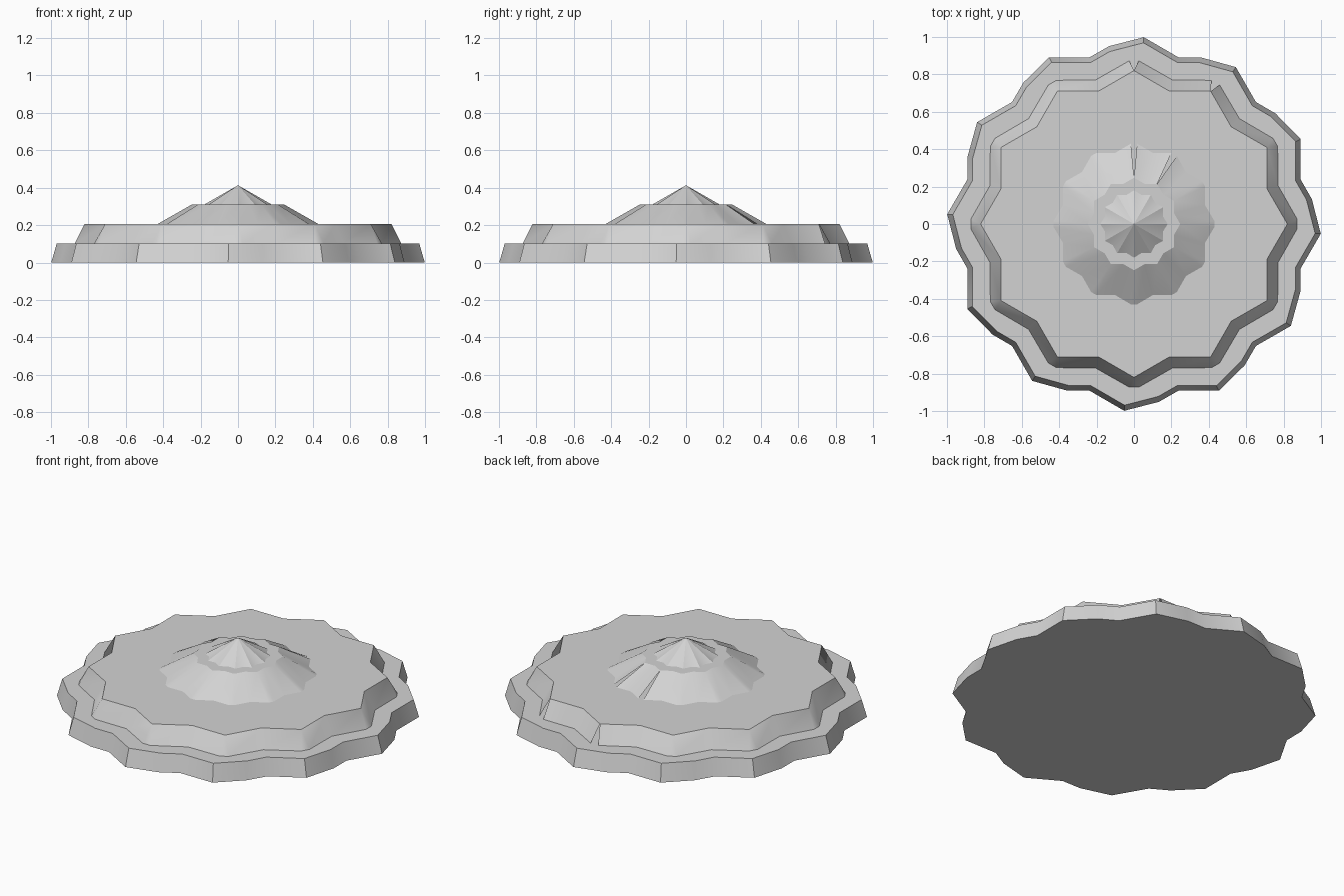
import bpy, bmesh, math

cube = bpy.data.objects.get("Cube")
if cube:
    bpy.data.objects.remove(cube, do_unlink=True)

# One plain stone colour
stone = bpy.data.materials.new("pale_grey_stone")
stone.use_nodes = True
colour = (0.65, 0.65, 0.65, 1)
stone.diffuse_color = colour
stone.node_tree.nodes["Principled BSDF"].inputs["Base Color"].default_value = colour

POINTS = 12
STEP = 360 / POINTS


def polar(radius, degrees, z):
    a = math.radians(degrees)
    return (radius * math.cos(a), radius * math.sin(a), z)


def ring(bm, profile, z, turn=0):
    """Repeat (radius, angle) pairs around the centre."""
    return [bm.verts.new(polar(r, turn + k * STEP + a, z))
            for k in range(POINTS) for r, a in profile]


def finish(bm, name):
    bmesh.ops.recalc_face_normals(bm, faces=bm.faces)
    mesh = bpy.data.meshes.new(name)
    bm.to_mesh(mesh)
    bm.free()
    obj = bpy.data.objects.new(name, mesh)
    bpy.context.collection.objects.link(obj)
    mesh.materials.append(stone)
    bpy.ops.object.select_all(action='DESELECT')
    obj.select_set(True)
    bpy.context.view_layer.objects.active = obj
    bpy.ops.object.shade_smooth_by_angle(angle=math.radians(30))


def star_tier(name, z0, z1, tip0, valley0, chop, tip1, valley1, open_tips=(2, 3)):
    """Sloped star wall with chopped lower corners, some left open."""
    bm = bmesh.new()
    low = ring(bm, [(tip0, -chop), (tip0, chop), (valley0, STEP / 2)], z0)
    top = ring(bm, [(tip1, 0), (valley1, STEP / 2)], z1)
    for k in range(POINTS):
        left, right, dip = low[3 * k:3 * k + 3]
        after = low[(3 * k + 3) % len(low)]
        peak, notch = top[2 * k:2 * k + 2]
        peak_after = top[(2 * k + 2) % len(top)]
        bm.faces.new((right, dip, notch, peak))
        bm.faces.new((dip, after, peak_after, notch))
        if k not in open_tips:
            bm.faces.new((left, right, peak))
    bm.faces.new(top)
    finish(bm, name)


# Scalloped base slab, slightly twisted and tapered
bm = bmesh.new()
scallop = [(1.0, 0), (0.96, 11), (0.922, 18)]
low = ring(bm, scallop, 0, -3)
top = ring(bm, [(r * 0.97, a) for r, a in scallop], 0.103, -3)
for i in range(len(low)):
    j = (i + 1) % len(low)
    bm.faces.new((low[i], low[j], top[j], top[i]))
bm.faces.new(low[::-1])
bm.faces.new(top)
finish(bm, "base_slab")

# Middle slab and the sloping roof skirt
star_tier("middle_slab", 0.103, 0.206, 0.873, 0.797, 1.65, 0.82, 0.735)
star_tier("roof_skirt", 0.206, 0.31, 0.43, 0.393, 2.2, 0.247, 0.222)

# Fluted peak
bm = bmesh.new()
rim = ring(bm, [(0.18, 0), (0.16, STEP / 2)], 0.31)
apex = bm.verts.new((0, 0, 0.413))
for i in range(len(rim)):
    bm.faces.new((rim[i], rim[(i + 1) % len(rim)], apex))
finish(bm, "roof_peak")
